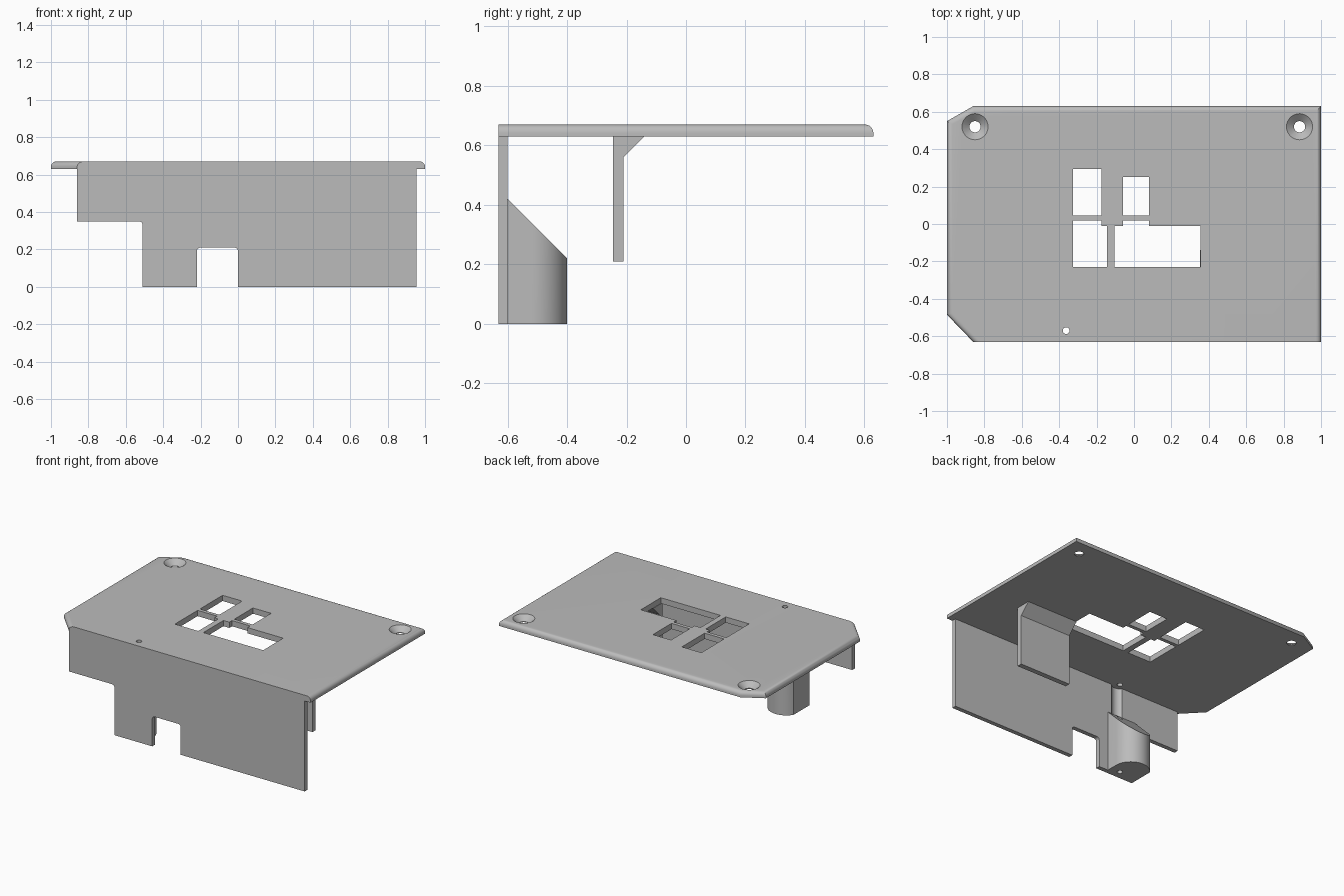
import bpy, bmesh, math
from mathutils import Vector

if "Cube" in bpy.data.objects:
    bpy.data.objects.remove(bpy.data.objects["Cube"], do_unlink=True)

FRONT, INNER, BACK = -0.63, -0.60, 0.63
UNDER, TOP = 0.63, 0.67

grey = bpy.data.materials.new("plain grey")
grey.use_nodes = True
grey.diffuse_color = (0.5, 0.5, 0.5, 1)
grey.node_tree.nodes["Principled BSDF"].inputs["Base Color"].default_value = (0.5, 0.5, 0.5, 1)


def finish(name, bm):
    bmesh.ops.recalc_face_normals(bm, faces=bm.faces)
    mesh = bpy.data.meshes.new(name)
    bm.to_mesh(mesh)
    bm.free()
    mesh.materials.append(grey)
    obj = bpy.data.objects.new(name, mesh)
    bpy.context.collection.objects.link(obj)
    return obj


def prism(points, lo, hi, axis):
    """Extrude a 2D outline along an axis (x: yz outline, y: xz, z: xy)."""
    place = {"x": lambda a, b: (lo, a, b),
             "y": lambda a, b: (a, lo, b),
             "z": lambda a, b: (a, b, lo)}[axis]
    bm = bmesh.new()
    face = bm.faces.new([bm.verts.new(place(a, b)) for a, b in points])
    out = bmesh.ops.extrude_face_region(bm, geom=[face])
    shift = Vector([hi - lo if c == axis else 0 for c in "xyz"])
    bmesh.ops.translate(bm, vec=shift, verts=[v for v in out["geom"] if isinstance(v, bmesh.types.BMVert)])
    bmesh.ops.recalc_face_normals(bm, faces=bm.faces)
    return bm


def round_edges(bm, rule, width, segments):
    edges = [e for e in bm.edges if rule(*[v.co for v in e.verts])]
    bmesh.ops.bevel(bm, geom=edges, offset=width, segments=segments,
                    profile=0.5, affect="EDGES", clamp_overlap=True)


def box_outline(x0, x1, y0, y1):
    return [(x0, y0), (x1, y0), (x1, y1), (x0, y1)]


def cone(x, y, z0, z1, r0, r1):
    bm = bmesh.new()
    bmesh.ops.create_cone(bm, cap_ends=True, segments=32, radius1=r0, radius2=r1, depth=z1 - z0)
    bmesh.ops.translate(bm, vec=(x, y, (z0 + z1) / 2), verts=bm.verts)
    return bm


def cut(target, cutter_bm):
    cutter = finish("cutter", cutter_bm)
    cutter.hide_render = True
    mod = target.modifiers.new("cut", "BOOLEAN")
    mod.operation, mod.solver, mod.object = "DIFFERENCE", "EXACT", cutter
    bpy.context.view_layer.objects.active = target
    bpy.ops.object.modifier_apply(modifier=mod.name)
    bpy.data.objects.remove(cutter, do_unlink=True)


# Top plate: clipped corners, rounded rim on all sides but the front
bm = prism([(-0.86, FRONT), (1, FRONT), (1, BACK), (-0.86, BACK), (-1, 0.55), (-1, -0.485)],
           UNDER, TOP, "z")
round_edges(bm, lambda a, b: min(a.z, b.z) > TOP - 0.001 and max(a.y, b.y) > FRONT + 0.001, 0.028, 6)
plate = finish("top_plate", bm)

# Window openings
windows = [
    box_outline(-0.325, -0.175, 0.045, 0.295),
    box_outline(-0.06, 0.08, 0.045, 0.25),
    [(-0.325, -0.23), (-0.145, -0.23), (-0.145, -0.01), (-0.175, -0.01), (-0.175, 0.02), (-0.325, 0.02)],
    [(-0.105, -0.23), (0.355, -0.23), (0.355, -0.01), (0.08, -0.01),
     (0.08, 0.02), (-0.06, 0.02), (-0.06, -0.01), (-0.105, -0.01)],
]
for outline in windows:
    cut(plate, prism(outline, UNDER - 0.1, TOP + 0.1, "z"))

# Countersunk screw holes
for x in (-0.85, 0.885):
    cut(plate, cone(x, 0.52, UNDER - 0.1, TOP + 0.1, 0.03, 0.03))
    cut(plate, cone(x, 0.52, UNDER + 0.005, TOP + 0.001, 0.03, 0.071))

# Front wall with stepped lower edge and a notch
corners = [(-0.51, 0.35), (-0.22, 0.21), (0, 0.21)]
bm = prism([(-0.86, UNDER), (-0.86, 0.35), corners[0], (-0.51, 0), (-0.22, 0), corners[1],
            corners[2], (0, 0), (0.955, 0), (0.955, UNDER)], FRONT, INNER, "y")


def wall_corner(a, b):
    return abs(a.y - b.y) > 0.01 and any(math.hypot(a.x - x, a.z - z) < 0.001 for x, z in corners)


round_edges(bm, wall_corner, 0.02, 5)
wall = finish("front_wall", bm)

# Screw boss behind the wall: rounded back, sloping top
arc = [math.radians(146 * i / 24) for i in range(25)]
bm = prism([(-0.51, INNER), (-0.29, INNER)]
           + [(-0.41 + 0.12 * math.cos(t), -0.52 + 0.12 * math.sin(t)) for t in arc], 0, 0.5, "z")
bmesh.ops.bisect_plane(bm, geom=bm.verts[:] + bm.edges[:] + bm.faces[:],
                       plane_co=(0, INNER, 0.42), plane_no=(0, 1, 1), clear_outer=True)
bmesh.ops.holes_fill(bm, edges=[e for e in bm.edges if e.is_boundary], sides=0)
boss = finish("screw_boss", bm)

# Screw hole through plate and boss, with a clearance groove in the wall
SX, SY = -0.363, -0.57
for part in (plate, boss):
    cut(part, cone(SX, SY, -0.1, TOP + 0.1, 0.018, 0.018))
cut(wall, cone(SX, SY, 0.42, UNDER + 0.1, 0.052, 0.052))

# Hanging tab with a sloped gusset under the plate
tab = finish("hanging_tab", prism([(-0.245, 0.21), (-0.21, 0.21), (-0.21, 0.56),
                                   (-0.14, UNDER), (-0.245, UNDER)], 0.352, 0.745, "x"))

# Smooth the rounded parts, keep the edges sharp
bpy.ops.object.select_all(action="DESELECT")
for part in (plate, wall, boss, tab):
    part.select_set(True)
bpy.context.view_layer.objects.active = plate
bpy.ops.object.shade_smooth_by_angle(angle=math.radians(30))
